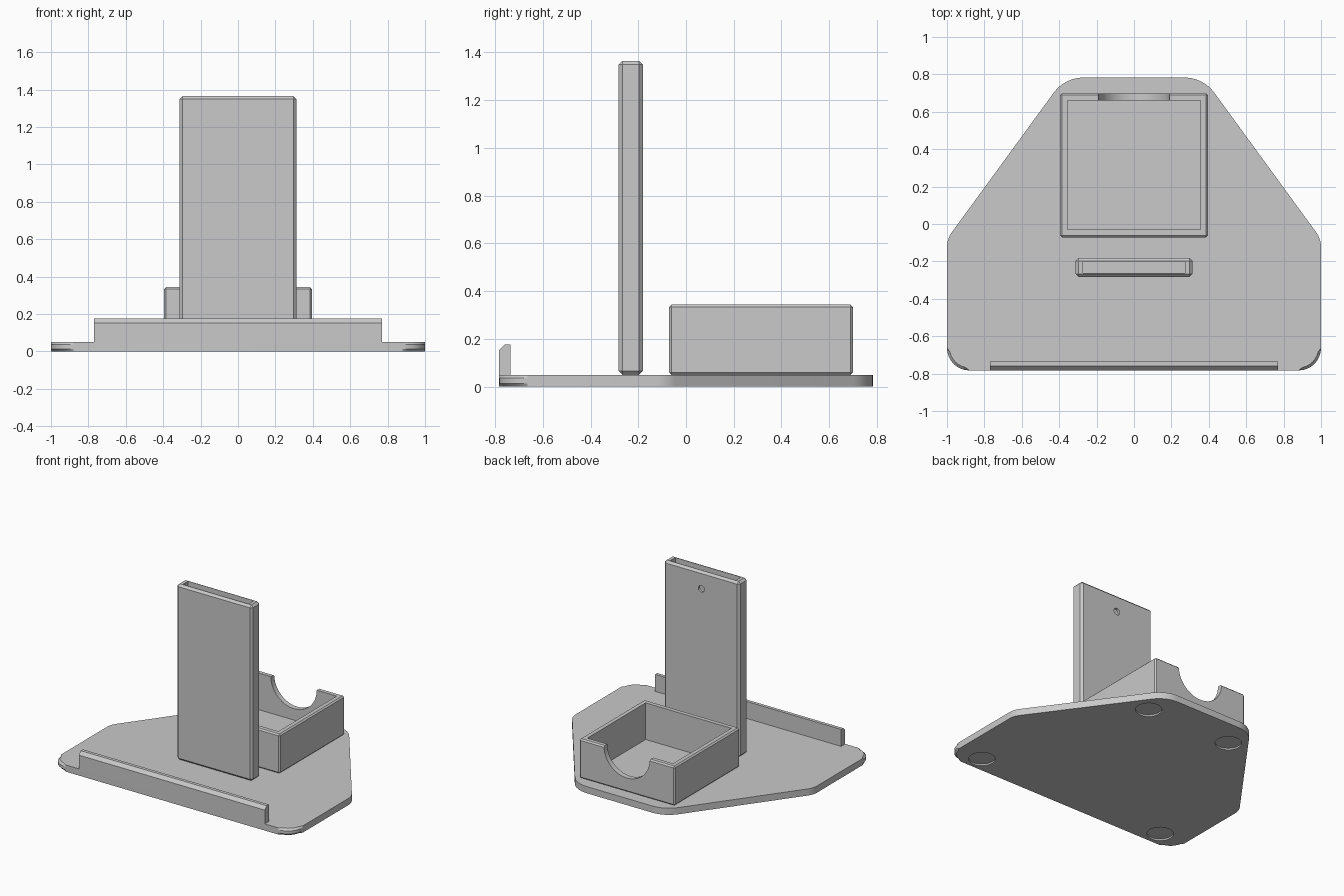
import bpy, bmesh, math
from mathutils import Vector

cube = bpy.data.objects.get("Cube")
if cube:
    bpy.data.objects.remove(cube, do_unlink=True)

GREY = (0.585, 0.585, 0.585, 1.0)
mat = bpy.data.materials.new("plain grey")
mat.use_nodes = True
mat.diffuse_color = GREY
mat.node_tree.nodes["Principled BSDF"].inputs["Base Color"].default_value = GREY


def finish(name, bm):
    bmesh.ops.recalc_face_normals(bm, faces=bm.faces)
    mesh = bpy.data.meshes.new(name)
    bm.to_mesh(mesh)
    bm.free()
    mesh.materials.append(mat)
    ob = bpy.data.objects.new(name, mesh)
    bpy.context.collection.objects.link(ob)
    return ob


def box(name, lo, hi, chamfer=0.0):
    bm = bmesh.new()
    bmesh.ops.create_cube(bm, size=1)
    for v in bm.verts:
        v.co = [(a + b) / 2 + c * (b - a) for a, b, c in zip(lo, hi, v.co)]
    if chamfer:
        bmesh.ops.bevel(bm, geom=list(bm.edges), offset=chamfer, segments=1,
                        affect='EDGES')
    return finish(name, bm)


def cylinder(name, centre, radius, depth, along_y=False):
    bm = bmesh.new()
    bmesh.ops.create_cone(bm, cap_ends=True, segments=48, radius1=radius,
                          radius2=radius, depth=depth)
    for v in bm.verts:
        x, y, z = v.co
        v.co = Vector((x, z, -y) if along_y else (x, y, z)) + Vector(centre)
    return finish(name, bm)


def prism(points, offset):
    """Closed solid from a flat outline swept by an offset."""
    bm = bmesh.new()
    near = [bm.verts.new(p) for p in points]
    far = [bm.verts.new(Vector(p) + Vector(offset)) for p in points]
    caps = [bm.faces.new(near), bm.faces.new(far[::-1])]
    for i in range(len(points)):
        bm.faces.new((near[i - 1], near[i], far[i], far[i - 1]))
    return bm, caps


def cut(ob, cutters):
    bpy.context.view_layer.objects.active = ob
    for c in cutters:
        c.hide_render = True
        mod = ob.modifiers.new("cut", 'BOOLEAN')
        mod.operation = 'DIFFERENCE'
        mod.solver = 'EXACT'
        mod.object = c
        bpy.ops.object.modifier_apply(modifier=mod.name)
        bpy.data.objects.remove(c, do_unlink=True)


def smooth(ob):
    bpy.ops.object.select_all(action='DESELECT')
    ob.select_set(True)
    bpy.context.view_layer.objects.active = ob
    bpy.ops.object.shade_smooth_by_angle(angle=math.radians(25))


def fillet(corners, steps=8):
    """Round each (x, y, tangent length) corner with a circular arc."""
    out = []
    for i, (x, y, t) in enumerate(corners):
        p = Vector((x, y))
        a = (Vector(corners[i - 1][:2]) - p).normalized()
        b = (Vector(corners[(i + 1) % len(corners)][:2]) - p).normalized()
        half = a.angle(b) / 2
        radius = t * math.tan(half)
        centre = p + (a + b).normalized() * t / math.cos(half)
        start = (p + a * t - centre).normalized()
        end = (p + b * t - centre).normalized()
        out += [centre + start.slerp(end, k / steps) * radius
                for k in range(steps + 1)]
    return out


# Base plate: rounded outline, chamfered rims
right = [(1, -0.783, 0.12), (1, -0.08, 0.045), (0.37, 0.783, 0.1)]
outline = fillet(right + [(-x, y, t) for x, y, t in reversed(right)])
bm, caps = prism([(p.x, p.y, 0) for p in outline], (0, 0, 0.05))
rims = [e for f in caps for e in f.edges]
bmesh.ops.bevel(bm, geom=rims, offset=0.014, segments=1, affect='EDGES')
base = finish("base_plate", bm)

# Shallow round recesses for feet
cut(base, [cylinder("foot_recess", (s * x, y, 0), 0.09, 0.024)
           for x, y in ((0.79, -0.665), (0.353, 0.575)) for s in (-1, 1)])
smooth(base)

# Front lip: chamfered profile swept along x
profile = [(-0.783, 0.05), (-0.735, 0.05), (-0.735, 0.177),
           (-0.76, 0.177), (-0.783, 0.153)]
bm, caps = prism([(-0.77, y, z) for y, z in profile], (1.54, 0, 0))
finish("front_lip", bm)

# Upright: hollow sleeve, open at the top, two screw holes in the back
upright = box("upright_sleeve", (-0.313, -0.283, 0.05), (0.313, -0.181, 1.365), 0.016)
cut(upright, [box("slot", (-0.272, -0.262, 0.08), (0.272, -0.2, 1.5))]
    + [cylinder("screw_hole", (0, -0.19, z), 0.025, 0.06, True)
       for z in (0.25, 1.235)])
smooth(upright)

# Tray: open box with a half-round notch in the back wall
tray = box("storage_tray", (-0.395, -0.071, 0.05), (0.395, 0.699, 0.344), 0.01)
cut(tray, [box("tray_hollow", (-0.355, -0.03, 0.07), (0.355, 0.66, 0.5)),
           cylinder("notch", (0, 0.68, 0.345), 0.19, 0.15, True)])
smooth(tray)
